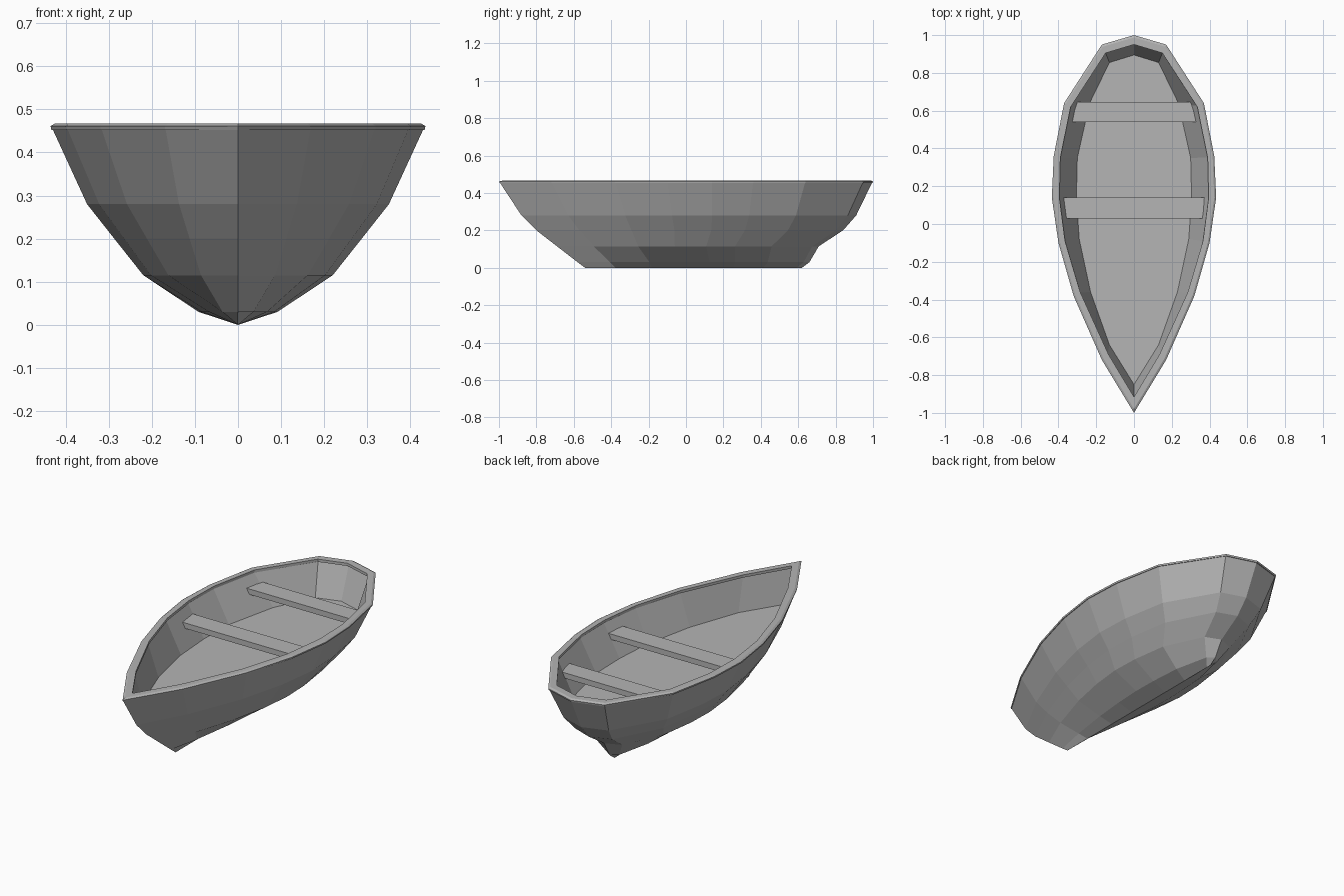
import bpy
import bmesh

if "Cube" in bpy.data.objects:
    bpy.data.objects.remove(bpy.data.objects["Cube"], do_unlink=True)

grey = bpy.data.materials.new("weathered_grey")
grey.use_nodes = True
grey.diffuse_color = (0.46, 0.46, 0.46, 1)
grey.node_tree.nodes["Principled BSDF"].inputs["Base Color"].default_value = (0.46, 0.46, 0.46, 1)

# Half outlines running from the pointed bow to the blunt stern
RIM_OUTER = [(0, -1), (.17, -.72), (.32, -.38), (.40, -.10), (.435, .14),
             (.425, .36), (.37, .64), (.17, .95), (0, 1)]
RIM_INNER = [(0, -.915), (.135, -.69), (.285, -.36), (.365, -.09), (.395, .14),
             (.39, .35), (.335, .62), (.15, .905), (0, .95)]
FLOOR = [(0, -.85), (.13, -.64), (.23, -.36), (.29, -.08), (.305, .14),
         (.30, .35), (.235, .64), (.13, .855), (0, .895)]
FLOOR_Z = 0.28


def ring(half, z):
    """Mirror a half outline into a closed loop at height z."""
    other = [(-x, y) for x, y in reversed(half[1:-1])]
    return [(x, y, z) for x, y in half + other]


def blend(a, b, t):
    return [(p[0] + (q[0] - p[0]) * t, p[1] + (q[1] - p[1]) * t) for p, q in zip(a, b)]


def level(width, bow, stern):
    """Scale the rim outline to a lower hull level."""
    return [(x * width, bow + (y + 1) / 2 * (stern - bow)) for x, y in RIM_OUTER]


def finish(name, bm):
    bmesh.ops.remove_doubles(bm, verts=bm.verts, dist=0.0005)
    mesh = bpy.data.meshes.new(name)
    bm.to_mesh(mesh)
    bm.free()
    mesh.materials.append(grey)
    obj = bpy.data.objects.new(name, mesh)
    bpy.context.collection.objects.link(obj)
    return obj


def loft(name, rings, cap=False, wrap=False):
    """Skin successive loops with quads, top ring first for outward faces."""
    bm = bmesh.new()
    loops = [[bm.verts.new(p) for p in r] for r in rings]
    pairs = list(zip(loops, loops[1:]))
    if wrap:
        pairs.append((loops[-1], loops[0]))
    for a, b in pairs:
        for i in range(len(a)):
            j = (i + 1) % len(a)
            bm.faces.new((a[i], b[i], b[j], a[j]))
    if cap:
        bm.faces.new(loops[-1])
    return finish(name, bm)


# Outer hull: height, width factor, bow y, stern y, down to the keel line
LEVELS = [(.455, .99, -.995, .995), (.28, .805, -.88, .91), (.20, .66, -.80, .84),
          (.115, .505, -.69, .71), (.03, .21, -.58, .66), (0, 0, -.54, .62)]
hull = loft("hull", [ring(level(w, b, s), z) for z, w, b, s in LEVELS])
bm = bmesh.new()
bm.from_mesh(hull.data)
bmesh.ops.recalc_face_normals(bm, faces=bm.faces)
# Keep the open shell facing outwards
bm.faces.ensure_lookup_table()
low = min(bm.faces, key=lambda f: f.calc_center_median().z)
if low.normal.z > 0:
    bmesh.ops.reverse_faces(bm, faces=bm.faces)
bm.to_mesh(hull.data)
bm.free()

# Rim: thin capping strip with a bevelled outer edge
rim = loft("rim", [ring(RIM_INNER, .467),
                   ring(blend(RIM_OUTER, RIM_INNER, .25), .467),
                   ring(RIM_OUTER, .461),
                   ring(blend(RIM_OUTER, RIM_INNER, .05), .452),
                   ring(RIM_INNER, .452)], wrap=True)

# Inner wall, slightly recessed below the rim, and the flat floor
wall_top = blend(RIM_INNER, RIM_OUTER, .2)
inner_wall = loft("inner_wall", [ring(FLOOR, FLOOR_Z), ring(wall_top, .455)])

bm = bmesh.new()
bm.faces.new([bm.verts.new(p) for p in ring(FLOOR, FLOOR_Z)])
finish("floor", bm)


# Bench planks, tapered to follow the walls
def bench(name, front, back, front_half, back_half, top, thickness=.03):
    bm = bmesh.new()
    outline = [(-front_half, front), (front_half, front), (back_half, back), (-back_half, back)]
    upper = bm.faces.new([bm.verts.new((x, y, top)) for x, y in outline])
    made = bmesh.ops.extrude_face_region(bm, geom=[upper])["geom"]
    for v in made:
        if isinstance(v, bmesh.types.BMVert):
            v.co.z -= thickness
            v.co.x *= .95
    bmesh.ops.recalc_face_normals(bm, faces=bm.faces)
    finish(name, bm)


bench("middle_bench", .03, .14, .365, .378, .40)
bench("rear_bench", .54, .645, .335, .30, .40)
